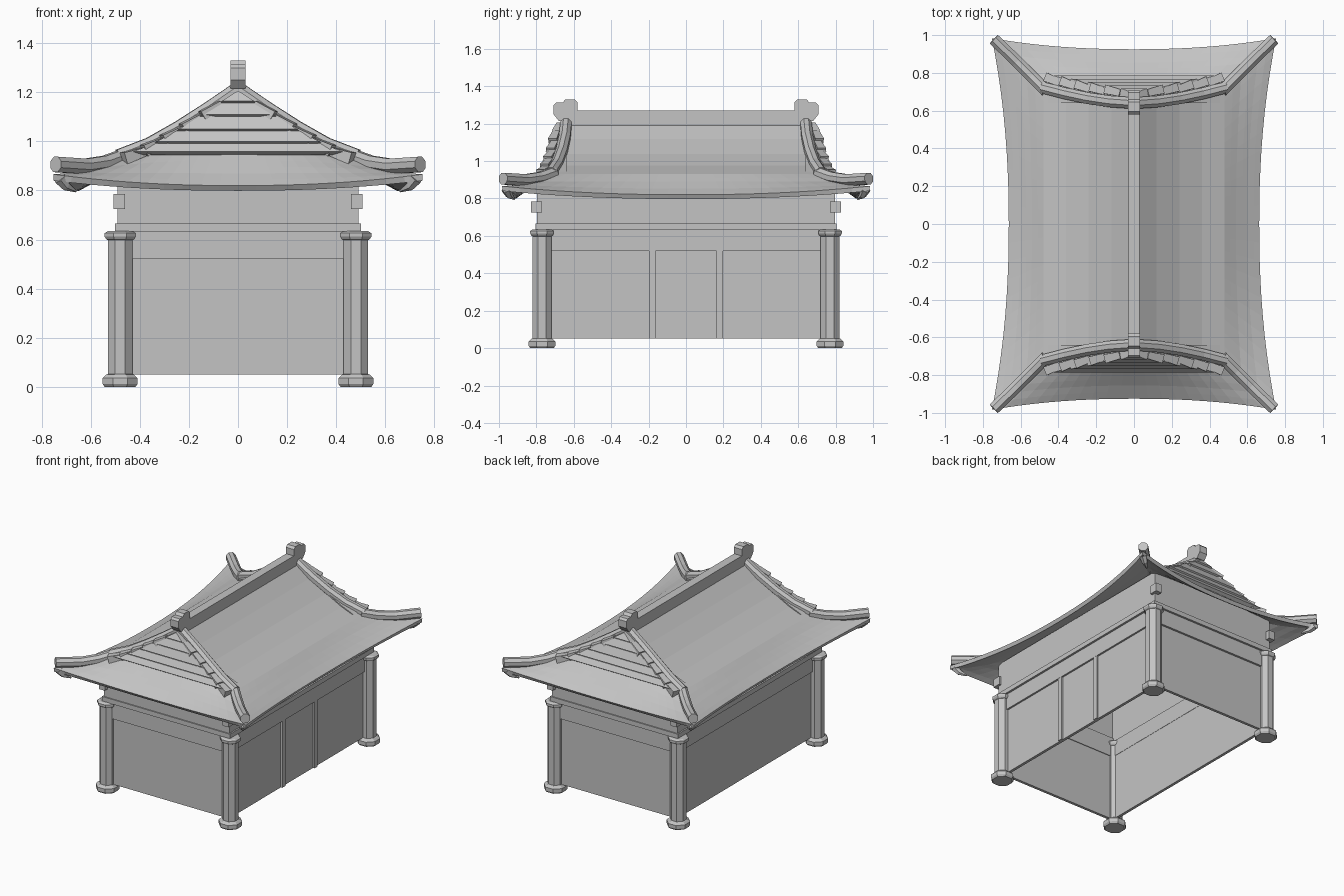
import bpy, bmesh, math
from mathutils import Vector

cube = bpy.data.objects.get("Cube")
if cube:
    bpy.data.objects.remove(cube, do_unlink=True)

grey = bpy.data.materials.new("plain_grey")
grey.use_nodes = True
COLOUR = (0.55, 0.55, 0.55, 1)
grey.diffuse_color = COLOUR
grey.node_tree.nodes["Principled BSDF"].inputs["Base Color"].default_value = COLOUR

CORNERS = [(sx, sy) for sx in (-1, 1) for sy in (-1, 1)]


def finish(name, bm):
    bmesh.ops.recalc_face_normals(bm, faces=bm.faces)
    mesh = bpy.data.meshes.new(name)
    bm.to_mesh(mesh)
    bm.free()
    mesh.materials.append(grey)
    obj = bpy.data.objects.new(name, mesh)
    bpy.context.collection.objects.link(obj)
    return obj


def skin(bm, rings, cap=True):
    """Join closed rings of points into a solid."""
    rows = [[bm.verts.new(p) for p in ring] for ring in rings]
    n = len(rows[0])
    for a, b in zip(rows, rows[1:]):
        for i in range(n):
            j = (i + 1) % n
            bm.faces.new((a[i], a[j], b[j], b[i]))
    if cap:
        bm.faces.new(rows[0][::-1])
        bm.faces.new(rows[-1])


def box(name, lo, hi):
    (x0, y0, z0), (x1, y1, z1) = lo, hi
    bm = bmesh.new()
    skin(bm, [[(x0, y0, z), (x1, y0, z), (x1, y1, z), (x0, y1, z)] for z in (z0, z1)])
    return finish(name, bm)


def sweep(name, path, radii, sides=8):
    """Run a round section along a path."""
    pts = [Vector(p) for p in path]
    rings = []
    for i, p in enumerate(pts):
        d = (pts[min(i + 1, len(pts) - 1)] - pts[max(i - 1, 0)]).normalized()
        side = d.cross(Vector((0, 0, 1))).normalized()
        up = side.cross(d)
        angles = [math.tau * (k + 0.5) / sides for k in range(sides)]
        rings.append([p + radii[i] * (side * math.cos(a) + up * math.sin(a)) for a in angles])
    bm = bmesh.new()
    skin(bm, rings)
    return finish(name, bm)


def lerp_table(table, u):
    """Look up a value at u from 0 to 1 in evenly spaced points."""
    f = u * (len(table) - 1)
    i = min(int(f), len(table) - 2)
    return Vector(table[i]).lerp(Vector(table[i + 1]), f - i)


# Columns with flared capital and stepped foot
COLUMN = [(0.068, 0), (0.077, 0.012), (0.077, 0.036), (0.062, 0.05), (0.054, 0.052),
          (0.054, 0.598), (0.062, 0.602), (0.068, 0.612), (0.068, 0.626), (0.055, 0.634)]
for sx, sy in CORNERS:
    bm = bmesh.new()
    skin(bm, [[(sx * 0.48 + r * math.cos(math.tau * (k + 0.5) / 8),
                sy * 0.77 + r * math.sin(math.tau * (k + 0.5) / 8), z)
               for k in range(8)] for r, z in COLUMN])
    finish("column", bm)

# Walls, lintels and upper walls around the open-bottomed room
for s in (-1, 1):
    def end_wall(name, out, thick, half, z0, z1):
        a, b = sorted((s * out, s * (out - thick)))
        box(name, (-half, a, z0), (half, b, z1))

    def side_wall(name, out, thick, half, z0, z1):
        a, b = sorted((s * out, s * (out - thick)))
        box(name, (a, -half, z0), (b, half, z1))

    end_wall("end_wall", 0.775, 0.02, 0.47, 0.05, 0.53)
    end_wall("end_lintel", 0.79, 0.04, 0.47, 0.52, 0.635)
    end_wall("end_plate", 0.805, 0.05, 0.5, 0.632, 0.665)
    end_wall("end_upper_wall", 0.797, 0.03, 0.49, 0.66, 0.89)
    side_wall("side_wall", 0.472, 0.02, 0.77, 0.05, 0.53)
    side_wall("side_lintel", 0.485, 0.035, 0.77, 0.52, 0.635)
    side_wall("side_plate", 0.5, 0.04, 0.8, 0.632, 0.665)
    side_wall("side_upper_wall", 0.49, 0.03, 0.797, 0.66, 0.89)

# Two posts dividing the left side into three bays
for y in (-0.18, 0.18):
    box("bay_post", (0.46, y - 0.017, 0.05), (0.484, y + 0.017, 0.525))

# Beam ends poking out under each corner of the eaves
for sx, sy in CORNERS:
    xs = sorted((sx * 0.46, sx * 0.507))
    ys = sorted((sy * 0.77, sy * 0.83))
    box("beam_end", (xs[0], ys[0], 0.725), (xs[1], ys[1], 0.785))

# Roof: curved slopes meeting on the hips
SLOPE = [(0, 1.215), (0.12, 1.118), (0.24, 1.038), (0.36, 0.976), (0.48, 0.93)]
VERGE = [0.66, 0.67, 0.685, 0.7, 0.72]
HIP = [(0.48, 0.72, 0.93), (0.57, 0.81, 0.892), (0.66, 0.895, 0.873), (0.752, 0.983, 0.866)]
SIDE_MID = [(0.48, 0, 0.93), (0.54, 0, 0.89), (0.6, 0, 0.853), (0.663, 0, 0.82)]
END_MID = [(0, 0.72, 0.985), (0, 0.79, 0.925), (0, 0.855, 0.87), (0, 0.925, 0.82)]
N = 20


def slope_rows(mid, hip, axis):
    """Rows of points bowing from the middle line out to both hips."""
    rows = []
    for m, h in zip(mid, hip):
        row = []
        for k in range(N + 1):
            t = 2 * k / N - 1
            p = Vector(m).lerp(Vector(h), abs(t) ** 2.2)
            p[axis] = h[axis] * t
            row.append(p)
        rows.append(row)
    return rows


upper = [[Vector((x, v * (2 * k / N - 1), z)) for k in range(N + 1)]
         for (x, z), v in zip(SLOPE, VERGE)]
fine = [k / 6 for k in range(7)]
hip_fine = [lerp_table(HIP, u) for u in fine]
side_rows = upper[:-1] + slope_rows([lerp_table(SIDE_MID, u) for u in fine], hip_fine, 1)
end_rows = slope_rows([lerp_table(END_MID, u) for u in fine], hip_fine, 0)

bm = bmesh.new()
for rows, flips in ((side_rows, ((1, 1), (-1, 1))), (end_rows, ((1, 1), (1, -1)))):
    for fx, fy in flips:
        grid = [[bm.verts.new((p.x * fx, p.y * fy, p.z)) for p in row] for row in rows]
        for a, b in zip(grid, grid[1:]):
            for k in range(N):
                f = bm.faces.new((a[k], a[k + 1], b[k + 1], b[k]))
                f.normal_update()
                if f.normal.z < 0:
                    f.normal_flip()
bmesh.ops.remove_doubles(bm, verts=bm.verts, dist=0.0005)
roof = finish("curved_roof", bm)
top = max(roof.data.polygons, key=lambda f: f.center.z)
if top.normal.z < 0:
    roof.data.flip_normals()
shell = roof.modifiers.new("thickness", "SOLIDIFY")
shell.thickness = 0.026
shell.offset = -1

# Stepped boards closing the gables
BOARDS = [(0.945, 0.455), (0.987, 0.355), (1.037, 0.26), (1.097, 0.165), (1.152, 0.085), (1.2, 0.01)]
for s in (-1, 1):
    for i, ((z0, w0), (z1, w1)) in enumerate(zip(BOARDS, BOARDS[1:])):
        out = 0.785 - 0.017 * i
        section = [(0.64, z0), (out - 0.02, z0), (out, z0 + 0.013), (out - 0.025, z1 + 0.005), (0.64, z1 + 0.005)]
        bm = bmesh.new()
        rings = []
        for side in (-1, 1):
            rings.append([(side * (w0 + (w1 - w0) * (z - z0) / (z1 - z0)), s * y, z) for y, z in section])
        skin(bm, rings)
        finish("gable_board", bm)

# Ridges down the gable edges, ridges along the hips, hooks and verge tiles
GABLE_RIDGE = [(0, 0.64, 1.212), (0.12, 0.648, 1.13), (0.24, 0.665, 1.053),
               (0.36, 0.69, 0.985), (0.485, 0.722, 0.937)]
HIP_RIDGE = [(0.465, 0.705, 0.937), (0.54, 0.78, 0.91), (0.62, 0.86, 0.898), (0.742, 0.978, 0.906)]
HOOK = [(0.725, 0.96, 0.85), (0.7, 0.945, 0.818), (0.66, 0.918, 0.797)]
for sx, sy in CORNERS:
    def flip(path):
        return [(x * sx, y * sy, z) for x, y, z in path]

    sweep("gable_ridge", flip(GABLE_RIDGE), [0.033] * 5)
    sweep("hip_ridge", flip(HIP_RIDGE), [0.034] * 4)
    sweep("corner_hook", flip(HOOK), [0.028, 0.02, 0.005], 6)
    for i in range(5):
        a = lerp_table(GABLE_RIDGE, 0.14 + i * 0.165)
        b = lerp_table(GABLE_RIDGE, 0.3 + i * 0.165)
        drop = Vector((0, 0.048, -0.018))
        sweep("verge_tile", flip([a + drop, b + drop + Vector((0, 0.012, 0.004))]), [0.026, 0.034], 4)

# Main ridge with stepped finials
box("main_ridge", (-0.03, -0.66, 1.19), (0.03, 0.66, 1.27))
FINIAL = [(0.58, 1.22), (0.58, 1.315), (0.595, 1.33), (0.645, 1.33), (0.66, 1.312),
          (0.695, 1.312), (0.708, 1.298), (0.708, 1.25), (0.68, 1.215)]
for s in (-1, 1):
    bm = bmesh.new()
    skin(bm, [[(x, s * y, z) for y, z in FINIAL] for x in (-0.031, 0.031)])
    finish("ridge_finial", bm)
